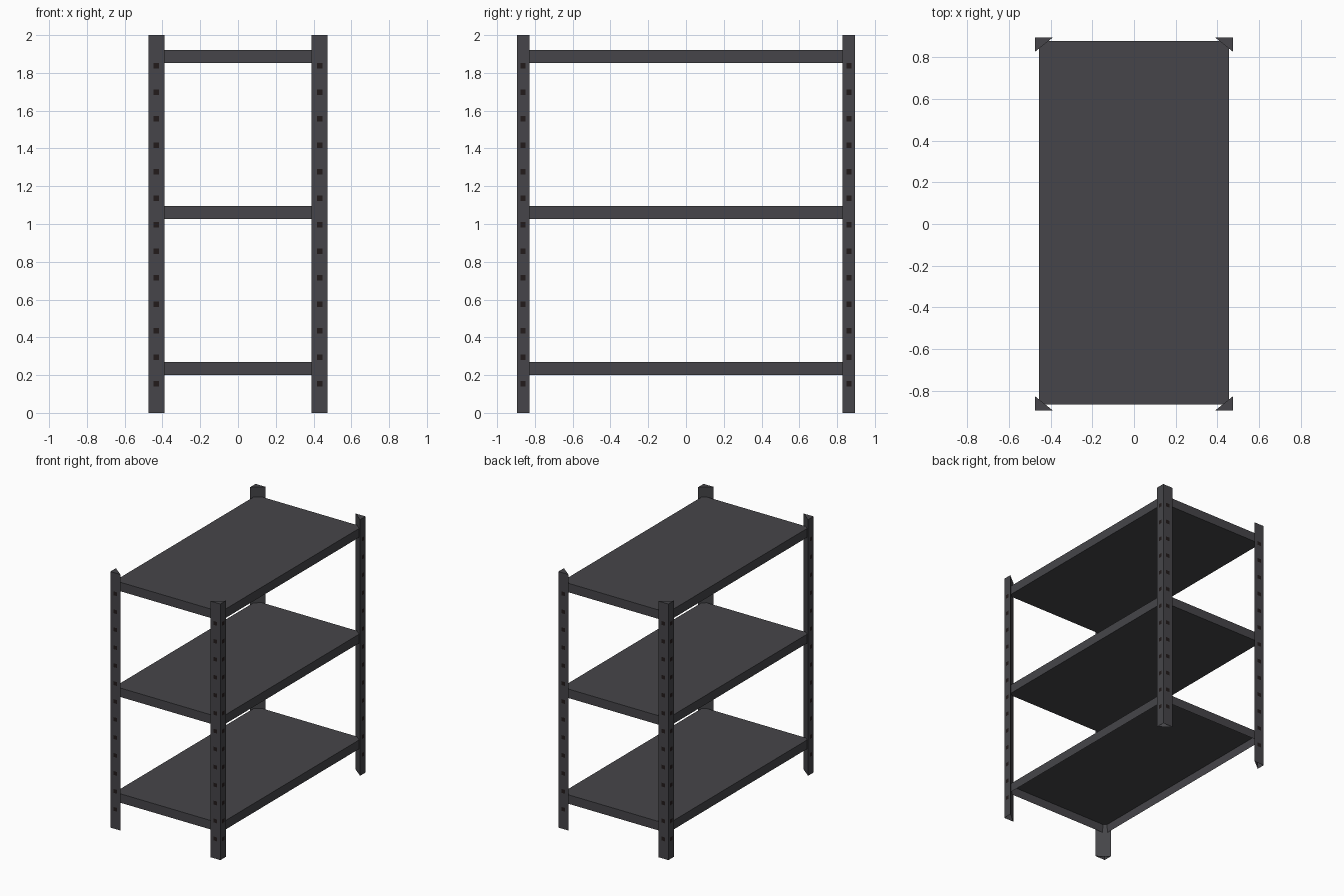
import bpy, bmesh

if "Cube" in bpy.data.objects:
    bpy.data.objects.remove(bpy.data.objects["Cube"])

PX, PY = 0.475, 0.896      # outer corner of the posts
LX, LY = 0.085, 0.068      # post leg widths
HEIGHT = 2.0


def material(name, rgb):
    m = bpy.data.materials.new(name)
    m.diffuse_color = (*rgb, 1.0)
    m.use_nodes = True
    m.node_tree.nodes["Principled BSDF"].inputs["Base Color"].default_value = m.diffuse_color
    return m


steel = material("dark grey steel", (0.061, 0.060, 0.067))
dark = material("slot black brown", (0.016, 0.011, 0.011))


def finish(bm, name, mat, mirror=False):
    me = bpy.data.meshes.new(name)
    bm.to_mesh(me)
    bm.free()
    me.materials.append(mat)
    ob = bpy.data.objects.new(name, me)
    bpy.context.collection.objects.link(ob)
    if mirror:
        mod = ob.modifiers.new("four corners", 'MIRROR')
        mod.use_axis = (True, True, False)
        mod.use_mirror_merge = False
    return ob


def add_box(bm, lo, hi):
    verts = bmesh.ops.create_cube(bm, size=1)["verts"]
    for v in verts:
        for i in range(3):
            v.co[i] = hi[i] if v.co[i] > 0 else lo[i]


def add_quad(bm, pts):
    bm.faces.new([bm.verts.new(p) for p in pts])


# Corner posts: triangular prisms, open at the foot, mirrored to four corners
bm = bmesh.new()
outline = [(PX, PY), (PX - LX, PY), (PX, PY - LY)]
base = bm.faces.new([bm.verts.new((x, y, 0)) for x, y in outline])
ext = bmesh.ops.extrude_face_region(bm, geom=[base], use_keep_orig=True)
top = [g for g in ext["geom"] if isinstance(g, bmesh.types.BMVert)]
bmesh.ops.translate(bm, verts=top, vec=(0, 0, HEIGHT))
bmesh.ops.recalc_face_normals(bm, faces=bm.faces)
foot = [f for f in bm.faces if f.calc_center_median().z < 0.01]
bmesh.ops.delete(bm, geom=foot, context='FACES_ONLY')
finish(bm, "corner_posts", steel, mirror=True)

# Rows of slots on both outer faces of each post
bm = bmesh.new()
cx, cy, gap = PX - LX / 2, PY - LY / 2, 0.0006
for i in range(13):
    z = 0.154 + i * 0.1403
    z0, z1 = z - 0.015, z + 0.015
    x0, x1, y = cx - 0.015, cx + 0.015, PY + gap
    add_quad(bm, [(x1, y, z0), (x0, y, z0), (x0, y, z1), (x1, y, z1)])
    y0, y1, x = cy - 0.0135, cy + 0.0135, PX + gap
    add_quad(bm, [(x, y0, z0), (x, y1, z0), (x, y1, z1), (x, y0, z1)])
finish(bm, "post_slots", dark, mirror=True)

# Shelves: closed decks above, the lowest hollow underneath
SX, Y0, Y1, LIP, T = 0.457, -0.866, 0.880, 0.070, 0.005
for label, z, hollow in (("lower", 0.270, True), ("middle", 1.096, False), ("upper", 1.922, False)):
    bm = bmesh.new()
    add_box(bm, (-SX, Y0, z - LIP), (SX, Y1, z))
    bmesh.ops.recalc_face_normals(bm, faces=bm.faces)
    if hollow:
        under = min(bm.faces, key=lambda f: f.calc_center_median().z)
        bmesh.ops.inset_region(bm, faces=[under], thickness=T)
        for v in under.verts:
            v.co.z = z - T
    finish(bm, label + "_shelf", steel)
